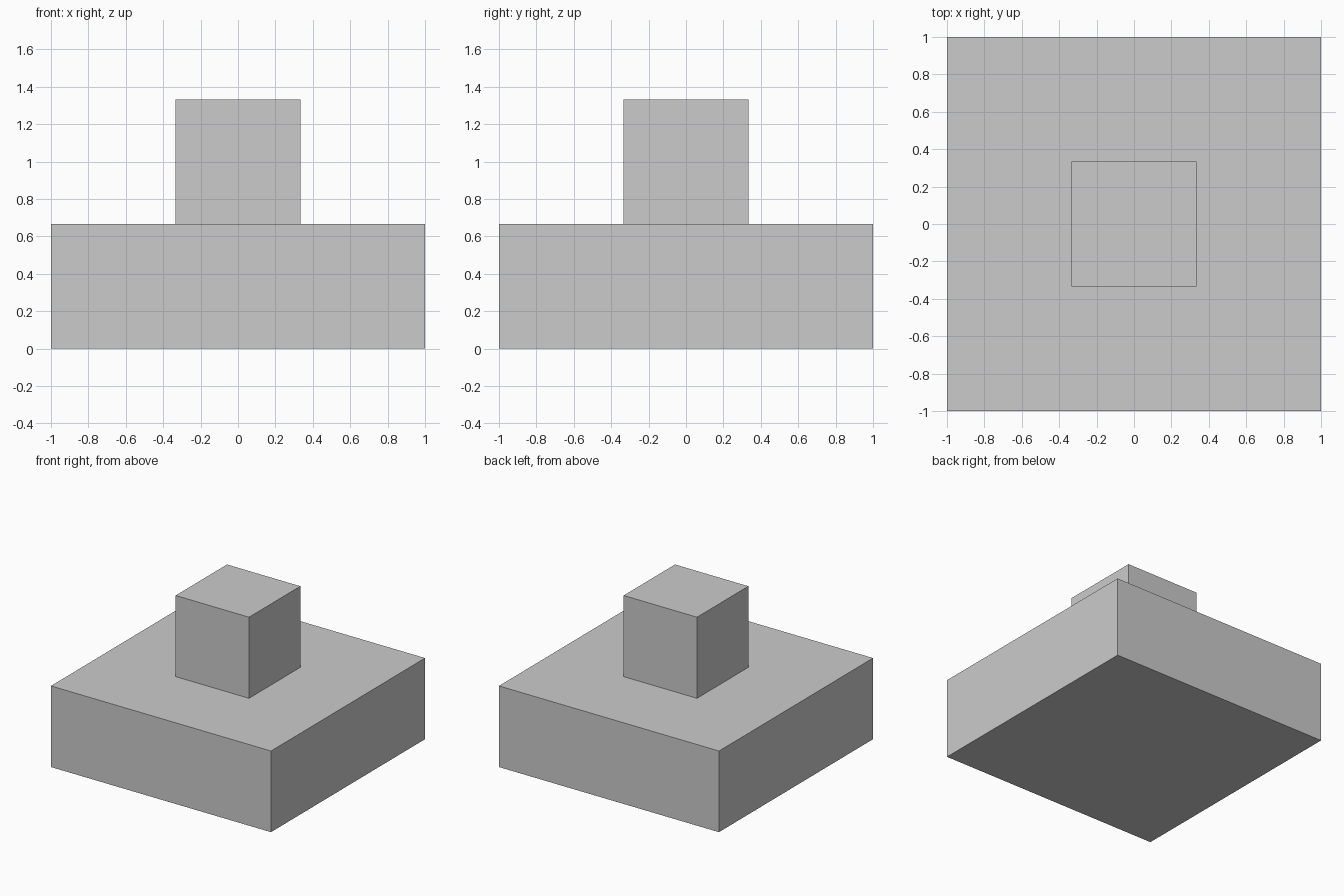
import bpy

if "Cube" in bpy.data.objects:
    bpy.data.objects.remove(bpy.data.objects["Cube"])

U = 2 / 3  # block unit: slab is 3 x 3 x 1, cube is 1 x 1 x 1


def box(name, width, depth, height, bottom):
    bpy.ops.mesh.primitive_cube_add(size=1, location=(0, 0, bottom + height / 2))
    ob = bpy.context.object
    ob.name = name
    ob.scale = (width, depth, height)
    bpy.ops.object.transform_apply(location=False, rotation=False, scale=True)
    return ob


# Wide square base
box("base_slab", 3 * U, 3 * U, U, 0)

# Small cube standing on the middle of the base
box("top_cube", U, U, U, U)
